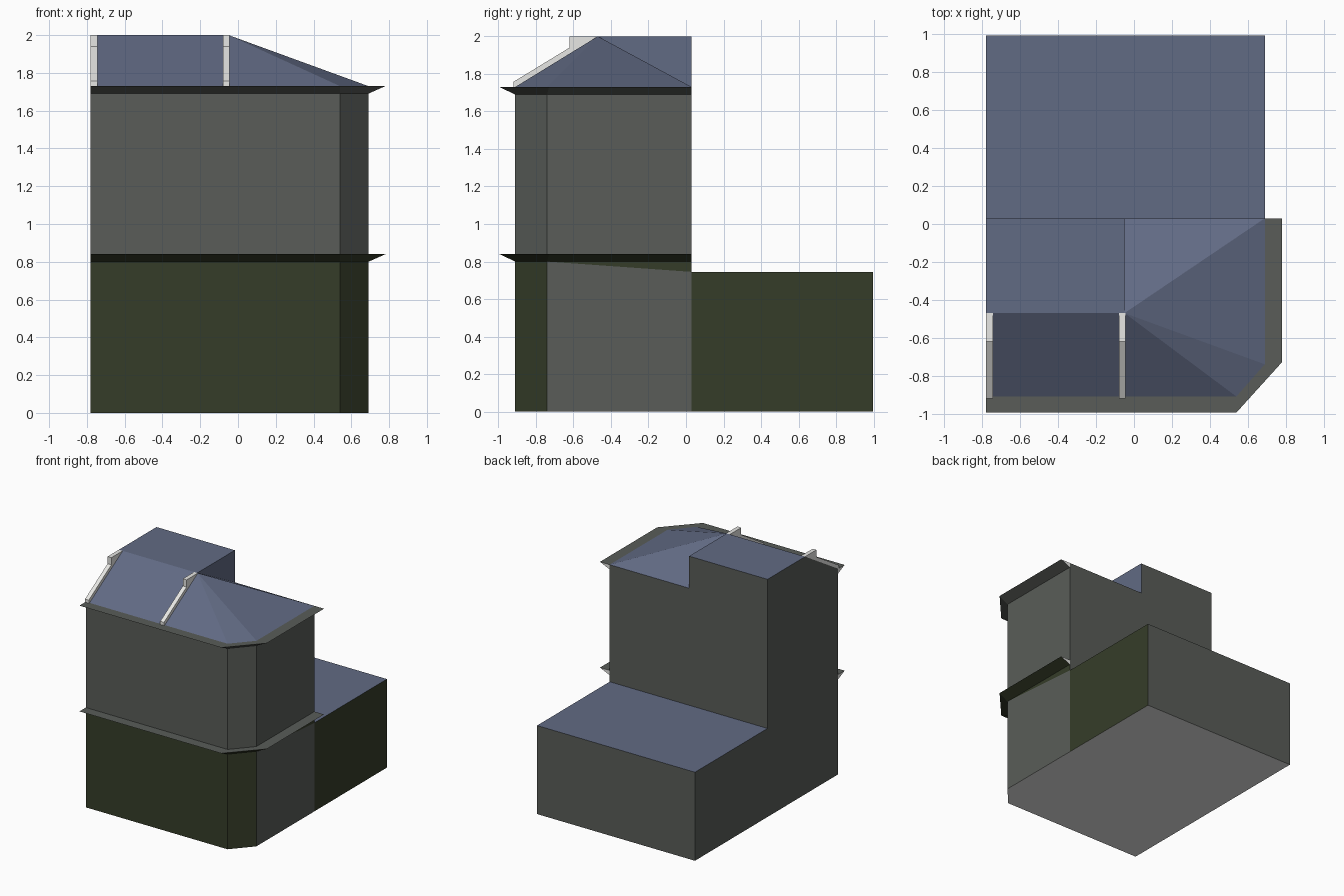
import bpy, bmesh
from mathutils import Vector

if "Cube" in bpy.data.objects:
    bpy.data.objects.remove(bpy.data.objects["Cube"])


def material(name, rgb):
    m = bpy.data.materials.new(name)
    m.diffuse_color = (*rgb, 1)
    m.use_nodes = True
    m.node_tree.nodes["Principled BSDF"].inputs["Base Color"].default_value = m.diffuse_color
    return m


MATS = [material("grey wall", (0.10, 0.108, 0.098)),
        material("dark green shopfront", (0.036, 0.046, 0.022)),
        material("slate roof", (0.12, 0.145, 0.23)),
        material("white trim", (0.8, 0.8, 0.78))]
GREY, GREEN, SLATE, WHITE = range(4)


def finish(bm, name, rule, drop=None, recalc=True):
    """Drop hidden faces, colour the rest by rule(normal, centre), make object."""
    if recalc:
        bmesh.ops.recalc_face_normals(bm, faces=bm.faces)
    bm.normal_update()
    if drop:
        gone = [f for f in bm.faces if drop(f.normal, f.calc_center_median())]
        bmesh.ops.delete(bm, geom=gone, context='FACES')
    for f in bm.faces:
        f.material_index = rule(f.normal, f.calc_center_median())
    me = bpy.data.meshes.new(name)
    bm.to_mesh(me)
    bm.free()
    for m in MATS:
        me.materials.append(m)
    ob = bpy.data.objects.new(name, me)
    bpy.context.collection.objects.link(ob)
    return ob


def prism(points, offset):
    """Solid made by sweeping a planar outline along offset."""
    bm = bmesh.new()
    face = bm.faces.new([bm.verts.new(p) for p in points])
    new = bmesh.ops.extrude_face_region(bm, geom=[face], use_keep_orig=True)
    moved = [g for g in new["geom"] if isinstance(g, bmesh.types.BMVert)]
    bmesh.ops.translate(bm, verts=moved, vec=offset)
    return bm


# shared dimensions
L, R, F, M, B = -0.78, 0.69, -0.91, 0.03, 0.995   # left, right, front, middle, back
CX, CY = 0.54, -0.74                              # corner chamfer
EAVE, TOP, BAND, REAR = 1.73, 2.0, 0.84, 0.745
HX, HY = -0.05, -0.47                             # hip apex
PLAN = [(L, M), (L, F), (CX, F), (R, CY), (R, M)]
OUTER = [(L, -0.995), (CX, -0.995), (0.78, -0.73), (0.78, M)]

# ground floor, the right wall split along a sloping line
bm = prism([(x, y, 0) for x, y in PLAN], (0, 0, BAND))
bmesh.ops.recalc_face_normals(bm, faces=bm.faces)
side = [f for f in bm.faces if f.normal.x > 0.9]
geom = side + [e for f in side for e in f.edges] + [v for f in side for v in f.verts]
p0 = Vector((R, CY, 0.80))
bmesh.ops.bisect_plane(bm, geom=geom, plane_co=p0,
                       plane_no=Vector((0, 0.80 - REAR, M - CY)))


def ground_rule(n, c):
    if n.z < -0.9:
        return WHITE
    if n.x > 0.9:
        return GREY if c.z < 0.6 else GREEN
    return GREEN if n.y < -0.3 else GREY


finish(bm, "ground_floor", ground_rule,
       lambda n, c: n.z > 0.9 or (n.y > 0.9 and c.y < 0.1), recalc=False)

# upper floor, including the strip of back wall above the rear roof
bm = prism([(x, y, BAND) for x, y in PLAN], (0, 0, EAVE - BAND))
finish(bm, "upper_floor", lambda n, c: GREY, lambda n, c: abs(n.z) > 0.9)
bm = bmesh.new()
bm.faces.new([bm.verts.new(p) for p in
              [(R, M, REAR), (L, M, REAR), (L, M, BAND), (R, M, BAND)]])
finish(bm, "back_wall_strip", lambda n, c: GREY, recalc=False)

# rear block
bm = prism([(L, M, 0), (R, M, 0), (R, B, 0), (L, B, 0)], (0, 0, REAR))
finish(bm, "rear_block",
       lambda n, c: SLATE if n.z > 0.9 else WHITE if n.z < -0.9
       else GREEN if n.x > 0.9 else GREY,
       lambda n, c: n.y < -0.9)


# cornices: flat on top, sloping underneath, with end caps
def cornice(name, z, under):
    bm = bmesh.new()
    inner = PLAN[1:]
    rows = []
    for (ix, iy), (ox, oy) in zip(inner, OUTER):
        rows.append([bm.verts.new(p) for p in
                     [(ix, iy, z - 0.04), (ox, oy, z), (ix, iy, z)]])
    for a, b in zip(rows, rows[1:]):
        for i in range(3):
            j = (i + 1) % 3
            bm.faces.new([a[i], a[j], b[j], b[i]])
    bm.faces.new(rows[0])
    bm.faces.new(rows[-1])
    finish(bm, name,
           lambda n, c: GREY if n.z > 0.5 else under if n.z < -0.1 else WHITE,
           lambda n, c: abs(n.z) < 0.1 and min(abs(c.x - L), abs(c.y - M)) > 0.01)


cornice("lower_cornice", BAND, GREEN)
cornice("upper_cornice", EAVE, GREY)

# left roof: front slope and flat top, with grey gable and back wall
bm = prism([(L, F, EAVE), (L, HY, TOP), (L, M, TOP), (L, M, EAVE)], (HX - L, 0, 0))
finish(bm, "flat_topped_roof",
       lambda n, c: SLATE if n.z > 0.1 or n.x > 0.9 else GREY,
       lambda n, c: n.z < -0.9)

# hipped roof fanning down from the apex
bm = bmesh.new()
apex = bm.verts.new((HX, HY, TOP))
rim = [bm.verts.new((x, y, EAVE)) for x, y in
       [(HX, F), (CX, F), (R, CY), (R, M), (HX, M)]]
for a, b in zip(rim, rim[1:]):
    bm.faces.new([apex, a, b])
finish(bm, "hipped_roof", lambda n, c: SLATE, recalc=False)

# two raised roof copings
COPING = [(-0.92, EAVE), (-0.92, 1.757), (-0.62, 1.94), (-0.62, TOP),
          (HY, TOP), (F, EAVE)]
for name, x in (("left_coping", L), ("middle_coping", -0.08)):
    bm = prism([(x, y, z) for y, z in COPING], (0.035, 0, 0))
    finish(bm, name, lambda n, c: WHITE)
